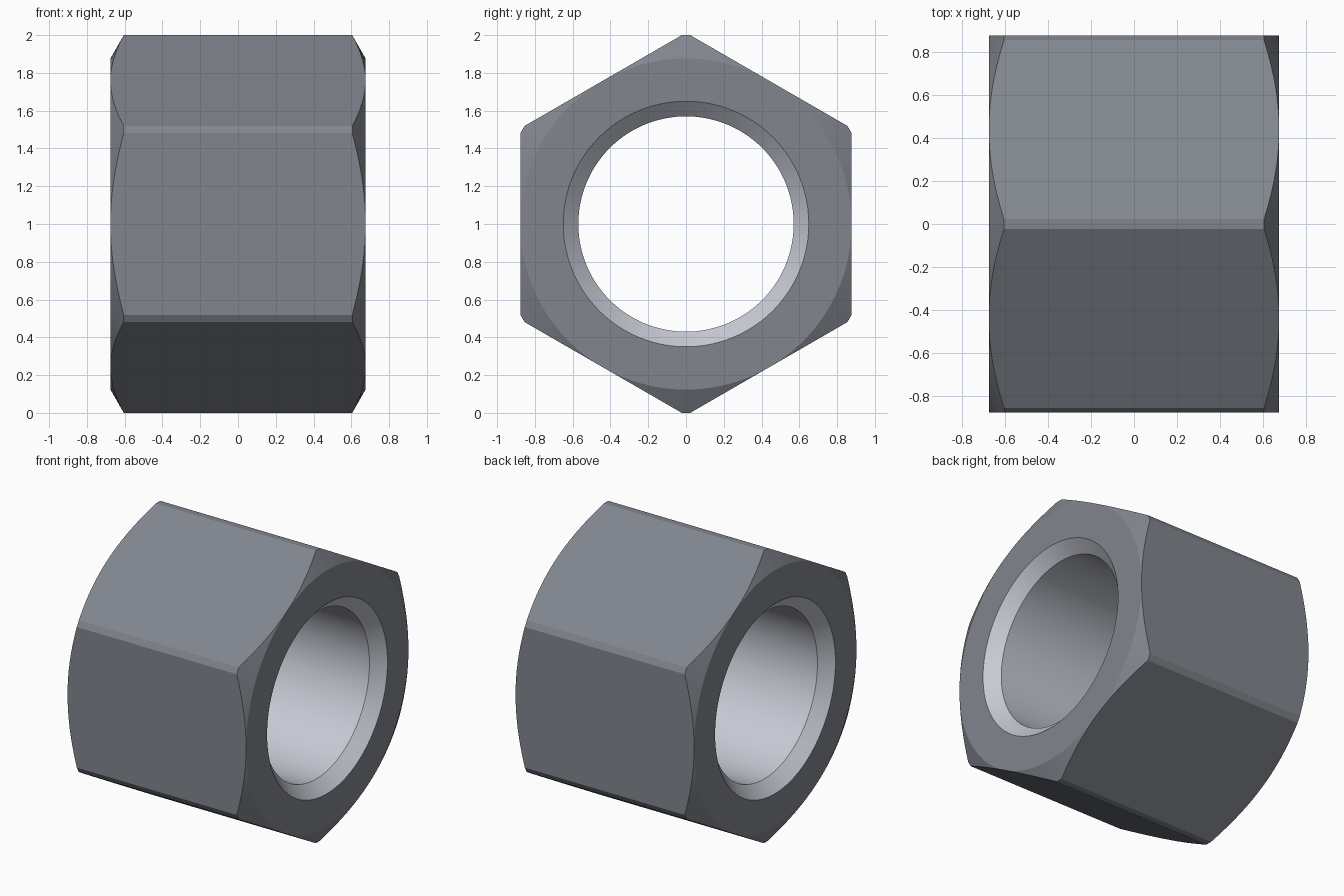
import bpy, bmesh
from math import cos, sin, acos, radians

if "Cube" in bpy.data.objects:
    bpy.data.objects.remove(bpy.data.objects["Cube"])

FLAT, CORNER, HALF = 0.877, 1.0, 0.675   # across-flats radius, corner radius, half length
BORE, RIM, CHAMFER = 0.57, 0.65, 0.08    # hole radius, countersunk rim, countersink depth
SLOPE = 0.57                             # outer end chamfer, depth per radius
STEPS = 16

# Angles around the x axis: each flat subdivided, each corner truncated by a small land
limit = acos(FLAT / CORNER)
angles = [(radians(60 * k), -limit + 2 * limit * i / STEPS)
          for k in range(6) for i in range(STEPS + 1)]

bm = bmesh.new()


def section(base, offset):
    """Closed cross-section of the nut wall at one angle."""
    r = min(FLAT / cos(offset), CORNER)
    x = HALF - (r - FLAT) * SLOPE
    half = [(HALF - CHAMFER, BORE), (HALF, RIM), (HALF, FLAT), (x, r)]
    points = half + [(-px, pr) for px, pr in reversed(half)]
    a = base + offset
    return [bm.verts.new((px, pr * cos(a), 1 + pr * sin(a))) for px, pr in points]


# Bridge neighbouring cross-sections all the way round
rings = [section(b, o) for b, o in angles]
for i, ring in enumerate(rings):
    nxt = rings[(i + 1) % len(rings)]
    for j in range(8):
        k = (j + 1) % 8
        face = bm.faces.new((ring[j], ring[k], nxt[k], nxt[j]))
        face.material_index = 1 if j in (0, 6, 7) else 0   # bore and countersinks

# Merge where the end chamfer vanishes at the middle of each flat
bmesh.ops.remove_doubles(bm, verts=bm.verts, dist=1e-5)
bmesh.ops.recalc_face_normals(bm, faces=bm.faces)

mesh = bpy.data.meshes.new("hex_nut")
bm.to_mesh(mesh)
bm.free()
nut = bpy.data.objects.new("hex_nut", mesh)
bpy.context.collection.objects.link(nut)

# Dark steel outside, bright machined bore
for name, colour in (("dark_steel", (0.22, 0.235, 0.27, 1)),
                     ("bright_steel", (0.57, 0.59, 0.66, 1))):
    mat = bpy.data.materials.new(name)
    mat.diffuse_color = colour
    mat.use_nodes = True
    mat.node_tree.nodes["Principled BSDF"].inputs["Base Color"].default_value = mat.diffuse_color
    mesh.materials.append(mat)

# Smooth bore and chamfers, crisp edges elsewhere
bpy.context.view_layer.objects.active = nut
nut.select_set(True)
bpy.ops.object.shade_smooth_by_angle(angle=radians(20))
